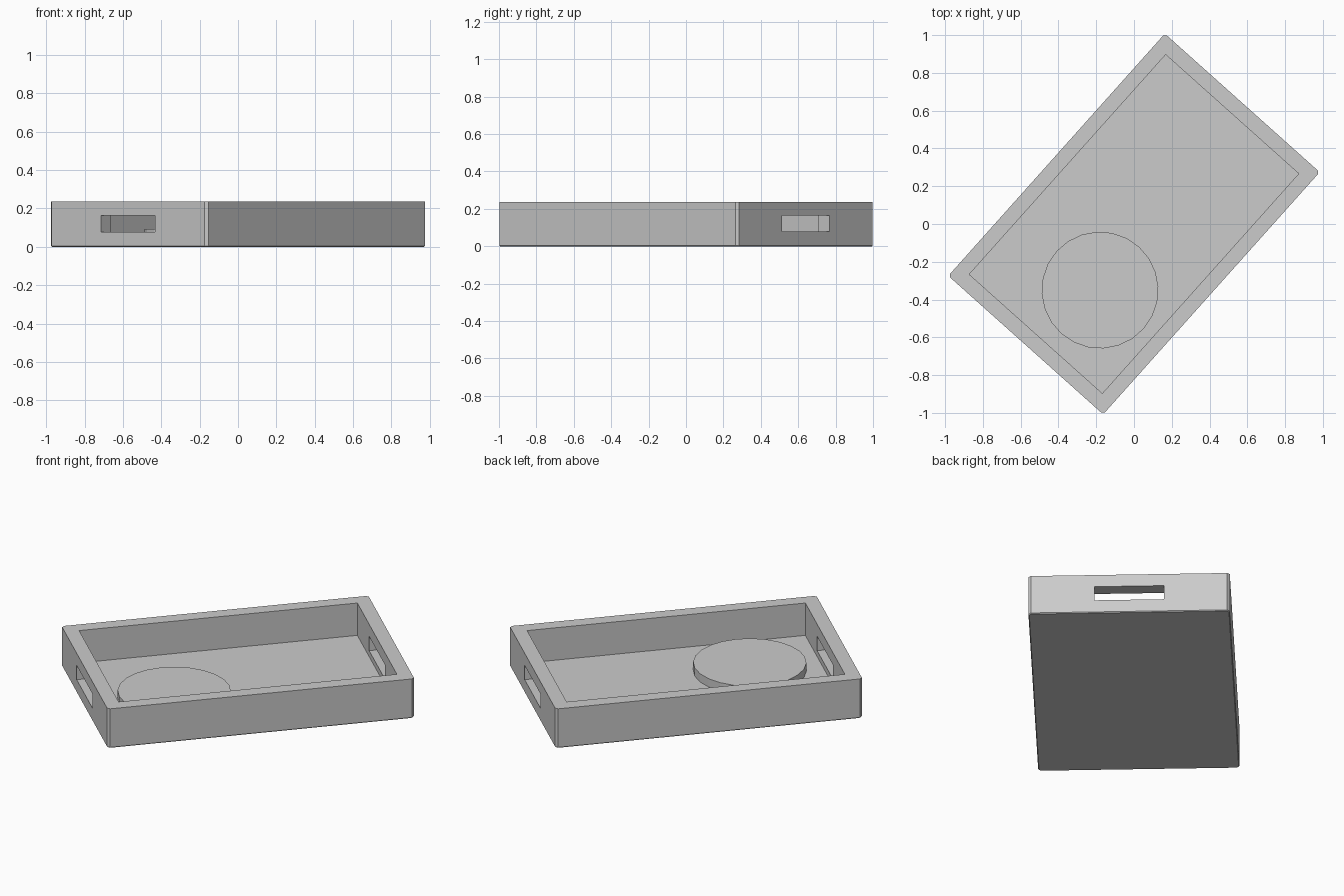
import bpy
import bmesh
import math
from mathutils import Matrix

if "Cube" in bpy.data.objects:
    bpy.data.objects.remove(bpy.data.objects["Cube"], do_unlink=True)

TURN = Matrix.Rotation(math.radians(48.2), 4, "Z")
LENGTH, WIDTH, HEIGHT = 1.72, 1.10, 0.237
FLOOR = 0.042

grey = bpy.data.materials.new("plain grey")
grey.use_nodes = True
colour = (0.6, 0.6, 0.6, 1.0)
grey.diffuse_color = colour
grey.node_tree.nodes["Principled BSDF"].inputs["Base Color"].default_value = colour


def make_object(name, bm):
    mesh = bpy.data.meshes.new(name)
    bm.to_mesh(mesh)
    bm.free()
    mesh.materials.append(grey)
    obj = bpy.data.objects.new(name, mesh)
    bpy.context.collection.objects.link(obj)
    return obj


def box(length, width, bottom, top):
    bm = bmesh.new()
    bmesh.ops.create_cube(bm, size=1)
    bmesh.ops.scale(bm, vec=(length, width, top - bottom), verts=bm.verts)
    bmesh.ops.translate(bm, vec=(0, 0, (top + bottom) / 2), verts=bm.verts)
    return bm


def chamfer(bm, size, rule):
    edges = [e for e in bm.edges if rule(e)]
    bmesh.ops.bevel(bm, geom=edges, offset=size, segments=1, affect="EDGES")


def cut(target, name, bm):
    bm.transform(TURN)
    cutter = make_object(name, bm)
    cutter.hide_render = True
    mod = target.modifiers.new(name, "BOOLEAN")
    mod.operation = "DIFFERENCE"
    mod.solver = "EXACT"
    mod.object = cutter
    bpy.context.view_layer.objects.active = target
    bpy.ops.object.modifier_apply(modifier=mod.name)
    bpy.data.objects.remove(cutter, do_unlink=True)


# Tray block with clipped upright corners and a fine bottom edge
bm = box(LENGTH, WIDTH, 0, HEIGHT)
chamfer(bm, 0.014, lambda e: abs(e.verts[0].co.z - e.verts[1].co.z) > 0.1)
chamfer(bm, 0.005, lambda e: all(v.co.z < 0.001 for v in e.verts))
bm.transform(TURN)
tray = make_object("tray", bm)

# Open inside, and a handle slot through both end walls
cut(tray, "cavity_cutter", box(1.56, 0.945, FLOOR, HEIGHT + 0.1))
cut(tray, "handle_cutter", box(LENGTH + 0.2, 0.38, 0.078, 0.164))

# Round flat disc resting on the tray floor
bm = bmesh.new()
bmesh.ops.create_cone(bm, cap_ends=True, segments=24, radius1=0.309,
                      radius2=0.309, depth=0.052)
bm.transform(Matrix.Translation((-0.18, -0.35, FLOOR + 0.024)) @ TURN)
disc = make_object("disc", bm)
